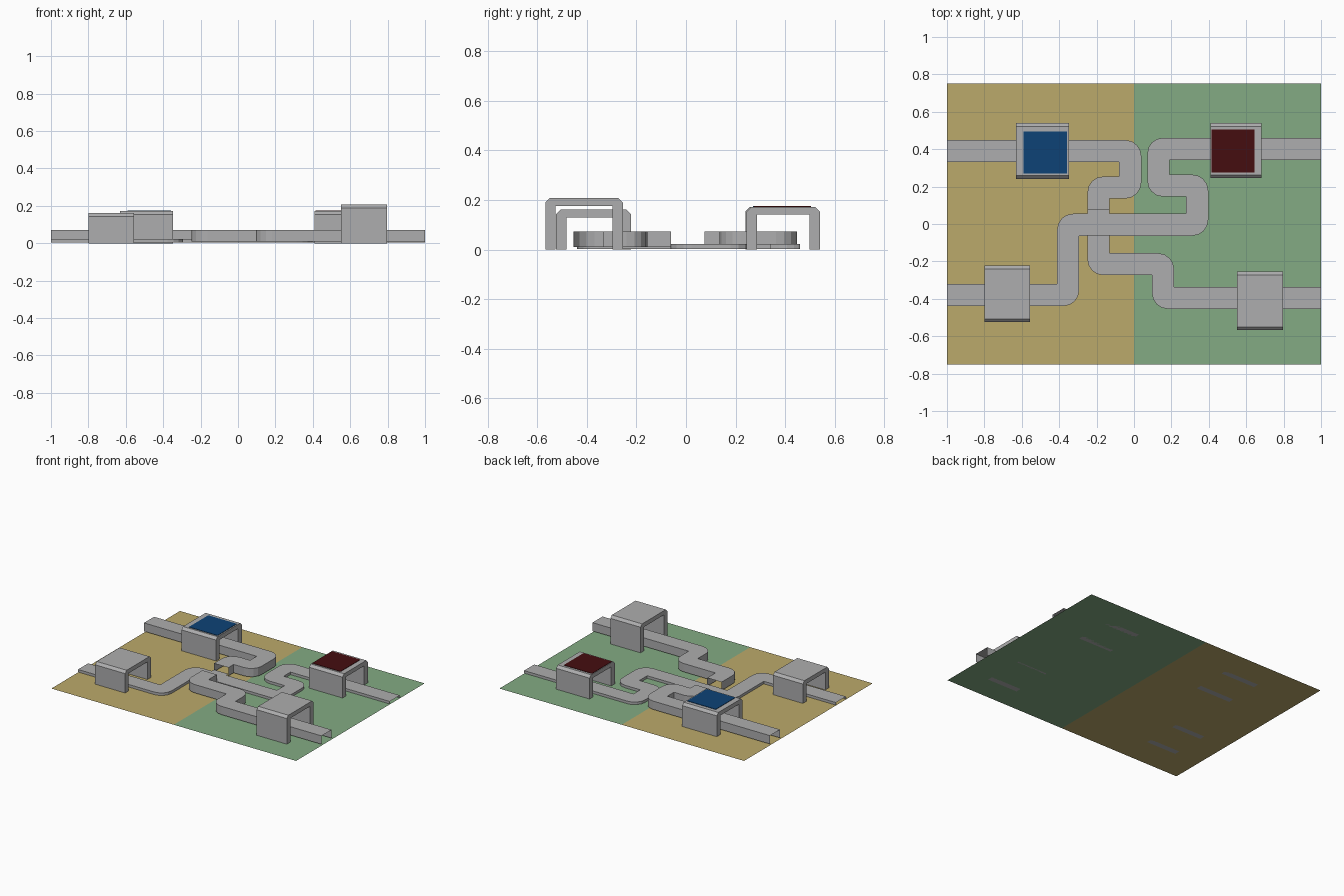
import bpy
from mathutils import Vector

if "Cube" in bpy.data.objects:
    bpy.data.objects.remove(bpy.data.objects["Cube"])


def material(name, rgb):
    m = bpy.data.materials.new(name)
    m.diffuse_color = (*rgb, 1)
    m.use_nodes = True
    m.node_tree.nodes["Principled BSDF"].inputs["Base Color"].default_value = m.diffuse_color
    return m


TAN = material("sand", (0.50, 0.40, 0.145))
GREEN = material("grass", (0.23, 0.41, 0.23))
GREY = material("light_grey", (0.42, 0.42, 0.425))
BLUE = material("deep_blue", (0.004, 0.055, 0.18))
RED = material("dark_red", (0.06, 0.004, 0.005))


def make(name, verts, faces, mat):
    me = bpy.data.meshes.new(name)
    me.from_pydata(verts, [], faces)
    me.materials.append(mat)
    ob = bpy.data.objects.new(name, me)
    bpy.context.collection.objects.link(ob)
    return ob


def sheet(name, x0, x1, y0, y1, z, mat, down=False):
    f = (3, 2, 1, 0) if down else (0, 1, 2, 3)
    return make(name, [(x0, y0, z), (x1, y0, z), (x1, y1, z), (x0, y1, z)], [f], mat)


def box(name, x0, x1, y0, y1, z0, z1, mat):
    v = [(x, y, z) for z in (z0, z1) for x, y in ((x0, y0), (x1, y0), (x1, y1), (x0, y1))]
    f = [(3, 2, 1, 0), (4, 5, 6, 7)] + [(i, (i + 1) % 4, (i + 1) % 4 + 4, i + 4) for i in range(4)]
    return make(name, v, f, mat)


def belt(name, path, top, bottom, h=0.059, R=0.085, steps=4):
    """Hollow open-ended belt: a top ribbon with thin inward-facing side walls."""
    from math import sin, cos, pi
    P = [Vector(p) for p in path]
    rows = []  # (left, right) edge points along the path

    def straight(p, d):
        n = Vector((-d.y, d.x)) * h
        rows.append((p + n, p - n))

    straight(P[0], (P[1] - P[0]).normalized())
    for a, p, b in zip(P, P[1:], P[2:]):
        d1, d2 = (p - a).normalized(), (b - p).normalized()
        k = d2 - d1
        inner, centre = p + k * h, p - k * h + k * R
        left_turn = d1.x * d2.y - d1.y * d2.x > 0
        for i in range(steps + 1):
            t = pi / 2 * i / steps
            outer = centre - d2 * R * cos(t) + d1 * R * sin(t)
            rows.append((inner, outer) if left_turn else (outer, inner))
    straight(P[-1], (P[-1] - P[-2]).normalized())

    verts, faces, index = [], [], {}

    def vid(p, z):
        key = (round(p.x, 5), round(p.y, 5), z)
        if key not in index:
            index[key] = len(verts)
            verts.append(key)
        return index[key]

    def face(*ids):
        ids = list(dict.fromkeys(ids))
        if len(ids) > 2:
            faces.append(ids)

    for (l0, r0), (l1, r1) in zip(rows, rows[1:]):
        face(vid(r0, top), vid(r1, top), vid(l1, top), vid(l0, top))
        face(vid(r0, top), vid(r1, top), vid(r1, bottom), vid(r0, bottom))
        face(vid(l1, top), vid(l0, top), vid(l0, bottom), vid(l1, bottom))
    return make(name, verts, faces, GREY)


def gate(name, x0, x1, y0, y1, top, wall=0.042, roof=0.031, c=0.018):
    """Arch straddling a belt, with chamfered roof edges."""
    prof = [(y0, 0), (y0, top - c), (y0 + c, top), (y1 - c, top), (y1, top - c), (y1, 0),
            (y1 - wall, 0), (y1 - wall, top - roof), (y0 + wall, top - roof), (y0 + wall, 0)]
    n = len(prof)
    v = [(x, y, z) for x in (x0, x1) for y, z in prof]
    f = [(i, i + n, (i + 1) % n + n, (i + 1) % n) for i in range(n)]
    # U-shaped ends: left leg, roof, right leg
    for o, flip in ((0, False), (n, True)):
        for q in ((0, 9, 8, 1), (1, 8, 7, 4, 3, 2), (4, 7, 6, 5)):
            q = [i + o for i in q]
            f.append(q if not flip else q[::-1])
    ob = make(name, v, f, GREY)
    import bmesh
    bm = bmesh.new()
    bm.from_mesh(ob.data)
    bmesh.ops.recalc_face_normals(bm, faces=bm.faces)
    bm.to_mesh(ob.data)
    bm.free()
    return ob


# Ground halves
sheet("sand_floor", -1, 0, -0.75, 0.75, 0, TAN)
sheet("grass_floor", 0, 1, -0.75, 0.75, 0, GREEN)

# Belts: two raised, one low that winds across the floor
belt("raised_belt_back", [(-1, 0.39), (-0.02, 0.39), (-0.02, 0.195), (-0.19, 0.195), (-0.19, 0.075)], 0.072, 0.01)
belt("raised_belt_front", [(-0.19, -0.06), (-0.19, -0.215), (0.155, -0.215), (0.155, -0.395), (1, -0.395)], 0.072, 0.01)
belt("low_belt", [(1, 0.402), (0.13, 0.402), (0.13, 0.205), (0.338, 0.205), (0.338, -0.004),
                  (-0.352, -0.004), (-0.352, -0.38), (-1, -0.38)], 0.022, 0.003)

# Crossing plate
sheet("crossing_plate", -0.249, -0.131, -0.06, 0.075, 0.025, GREY, down=True)

# Gates over the belts
gate("gate_back_left", -0.63, -0.347, 0.24, 0.54, 0.172)
gate("gate_back_right", 0.41, 0.683, 0.245, 0.54, 0.172)
gate("gate_front_left", -0.80, -0.555, -0.525, -0.222, 0.161)
gate("gate_front_right", 0.55, 0.797, -0.568, -0.255, 0.207)

# Coloured roof panels
box("blue_panel", -0.59, -0.357, 0.27, 0.495, 0.170, 0.175, BLUE)
box("red_panel", 0.414, 0.645, 0.275, 0.505, 0.170, 0.175, RED)
